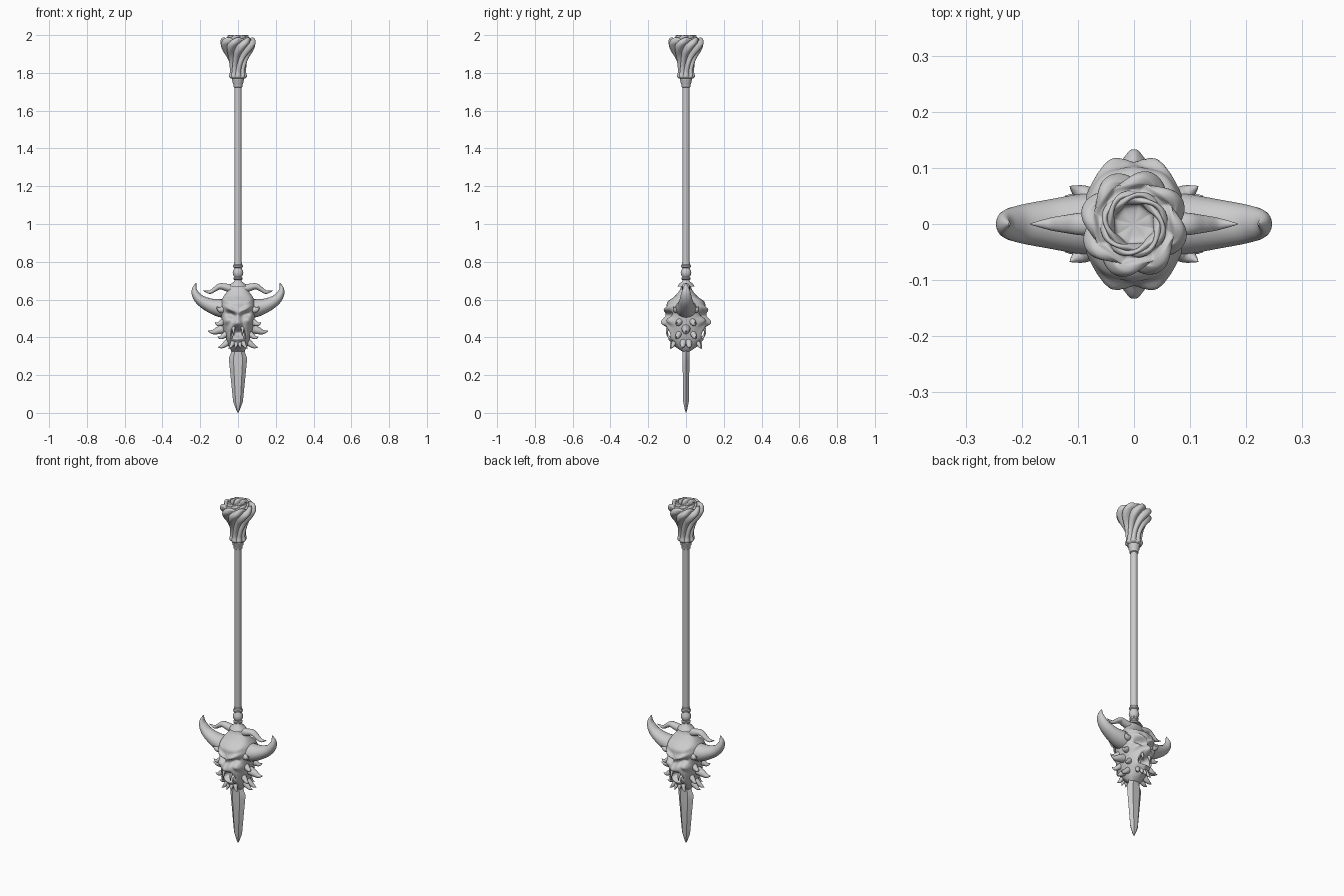
import bpy, bmesh, math
from mathutils import Vector

TAU = math.tau


def spline(keys, steps):
    """Catmull-Rom through tuples of any length."""
    out = []
    k = [keys[0]] + list(keys) + [keys[-1]]
    for i in range(1, len(k) - 2):
        for s in range(steps):
            t = s / steps
            out.append(tuple(
                0.5 * (2*b + (c-a)*t + (2*a-5*b+4*c-d)*t*t + (3*b-a-3*c+d)*t**3)
                for a, b, c, d in zip(k[i-1], k[i], k[i+1], k[i+2])))
    return out + [tuple(keys[-1])]


def skin(name, rings, mirror=(False, False), angle=50):
    """Join closed rings of points into a capped, smooth-shaded object."""
    bm = bmesh.new()
    vs = [[bm.verts.new(p) for p in ring] for ring in rings]
    n = len(vs[0])
    for a, b in zip(vs, vs[1:]):
        for i in range(n):
            j = (i + 1) % n
            bm.faces.new((a[i], a[j], b[j], b[i]))
    bm.faces.new(vs[0][::-1])
    bm.faces.new(vs[-1])
    bmesh.ops.recalc_face_normals(bm, faces=bm.faces)
    me = bpy.data.meshes.new(name)
    bm.to_mesh(me)
    bm.free()
    ob = bpy.data.objects.new(name, me)
    bpy.context.collection.objects.link(ob)
    if any(mirror):
        m = ob.modifiers.new("mirror", 'MIRROR')
        m.use_axis = (mirror[0], mirror[1], False)
        m.use_mirror_merge = False
    bpy.ops.object.select_all(action='DESELECT')
    ob.select_set(True)
    bpy.context.view_layer.objects.active = ob
    bpy.ops.object.shade_smooth_by_angle(angle=math.radians(angle))
    return ob


def lathe(name, prof, n=32):
    return skin(name, [[(r*math.cos(TAU*i/n), r*math.sin(TAU*i/n), z)
                        for i in range(n)] for r, z in prof], angle=35)


def sweep(name, keys, mirror, n=20, steps=6):
    """Tapered horn; keys are (x, y, z, half width in y, half height)."""
    pts = spline(keys, steps)
    rings = []
    for i, p in enumerate(pts):
        t = (Vector(pts[min(i+1, len(pts)-1)][:3]) - Vector(pts[max(i-1, 0)][:3])).normalized()
        u = Vector((0, 1, 0))
        u = (u - t*u.dot(t)).normalized()
        v = t.cross(u)
        c = Vector(p[:3])
        rings.append([c + u*max(p[3], .001)*math.cos(TAU*k/n) + v*max(p[4], .001)*math.sin(TAU*k/n)
                      for k in range(n)])
    return skin(name, rings, mirror)


# Blade: flat bevelled hexagon section
rings = []
for z, w, t in [(0, .001, .001), (.02, .011, .007), (.06, .026, .015), (.27, .047, .018),
                (.295, .047, .018), (.315, .038, .018), (.38, .032, .018)]:
    rings.append([(w, 0, z), (w*.5, t, z), (-w*.5, t, z), (-w, 0, z), (-w*.5, -t, z), (w*.5, -t, z)])
skin("blade", rings, angle=20)

# Double-faced horned head: oval skin pushed in and out by mirrored bumps
SECTIONS = [(.325, .032, .02), (.345, .046, .045), (.37, .056, .068), (.40, .066, .084),
            (.45, .08, .094), (.50, .088, .095), (.55, .094, .098), (.59, .09, .084),
            (.62, .074, .056), (.65, .052, .033), (.67, .05, .026), (.682, .04, .022),
            (.69, .02, .018)]
# (x, z, spread x, spread z, slope, push)
BUMPS = [(0, .483, .013, .022, 0, .036), (.014, .472, .010, .009, 0, .010),
         (0, .585, .030, .016, 0, .012), (0, .55, .012, .012, 0, .006),
         (.038, .548, .024, .009, .45, .024), (.036, .519, .017, .010, .3, -.030),
         (.036, .517, .008, .006, 0, .010), (.058, .488, .018, .014, -.3, .022),
         (.034, .455, .010, .022, -.8, .012), (0, .425, .026, .016, 0, -.040),
         (0, .393, .024, .008, 0, .016), (0, .365, .012, .014, 0, .012),
         (.045, .42, .010, .025, 0, .014), (.06, .59, .018, .014, .4, .010)]
rings = []
N = 128
for z, X, Y in spline(SECTIONS, 9):
    ring = []
    for i in range(N):
        c, s = math.cos(TAU*i/N), math.sin(TAU*i/N)
        k = (abs(c)**2.35 + abs(s)**2.35) ** (-1/2.35)
        x, y = X*c*k, Y*s*k
        push = sum(h * math.exp(-((abs(x)-bx)/sx)**2/2 - ((z-bz-m*(abs(x)-bx))/sz)**2/2)
                   for bx, bz, sx, sz, m, h in BUMPS)
        y += push * math.copysign(min(1, abs(s)*1.5), s)
        ring.append((x, y, z))
    rings.append(ring)
skin("demon_head", rings, angle=80)

# Large side horns and curled crown horns
sweep("large_horn", [(.05, 0, .55, .06, .05), (.10, 0, .556, .053, .047), (.15, 0, .57, .044, .037),
                     (.198, 0, .596, .035, .028), (.224, 0, .628, .027, .021),
                     (.231, 0, .658, .017, .012), (.222, 0, .688, .002, .002)], (True, False))
sweep("crown_horn", [(.015, 0, .655, .022, .026), (.06, 0, .664, .022, .02), (.095, 0, .67, .02, .016),
                     (.122, 0, .655, .016, .012), (.15, 0, .639, .011, .009),
                     (.185, 0, .648, .001, .001)], (True, False))

# Spikes around cheeks, ears and jaw: (name, path, base radius)
SPIKES = [
    ("cheek_spike", [(.06, 0, .45), (.105, 0, .436), (.133, 0, .428), (.16, 0, .434)], .026),
    ("upper_cheek_spike", [(.065, .03, .49), (.09, .04, .475), (.108, .046, .47), (.122, .05, .48)], .02),
    ("ear_spike", [(.07, .04, .55), (.09, .053, .545), (.103, .06, .55), (.114, .067, .563)], .022),
    ("lower_cheek_spike", [(.055, .035, .425), (.08, .045, .405), (.095, .05, .398), (.108, .052, .404)], .017),
    ("jaw_spike", [(.035, .012, .39), (.068, .016, .363), (.088, .018, .35), (.106, .018, .347)], .02),
    ("beard_tuft", [(.022, .055, .385), (.032, .068, .362), (.04, .074, .349), (.052, .078, .342)], .015),
    ("chin_tuft", [(.008, .06, .38), (.01, .075, .362), (.012, .08, .35), (.014, .084, .338)], .013),
    ("upper_fang", [(.024, .092, .455), (.024, .1, .437), (.023, .102, .422), (.021, .099, .405)], .009),
    ("lower_fang", [(.036, .085, .395), (.036, .094, .408), (.036, .097, .42), (.035, .096, .435)], .007),
]
for name, path, r in SPIKES:
    keys = [p + (r*f, r*f) for p, f in zip(path, (1, .75, .45, .04))]
    sweep(name, keys, (True, path[0][1] > 0), n=12, steps=5)

# Lower collar, shaft and upper collar
lathe("lower_collar", [(.045, .67), (.036, .684), (.021, .695), (.018, .703), (.024, .708), (.024, .715),
                       (.019, .72), (.025, .73), (.028, .742), (.025, .754), (.019, .768),
                       (.025, .772), (.026, .78), (.022, .785), (.022, .795), (.017, .798)])
lathe("shaft", [(.0185, .79), (.0185, 1.74)])
lathe("upper_collar", [(.018, 1.722), (.024, 1.726), (.025, 1.742), (.029, 1.748), (.029, 1.757),
                       (.032, 1.762), (.033, 1.774), (.028, 1.785)])

# Twisted pommel: (radius, z, groove depth, twist in radians)
POMMEL = [(.03, 1.768, .001, 0), (.044, 1.775, .005, 0), (.047, 1.785, .007, 0), (.043, 1.805, .008, .05),
          (.046, 1.84, .010, .25), (.058, 1.88, .013, .6), (.086, 1.925, .017, 1.0),
          (.097, 1.955, .019, 1.25), (.089, 1.981, .018, 1.45), (.072, 1.988, .013, 1.6),
          (.061, 1.980, .006, 1.75), (.060, 1.989, .006, 1.95), (.055, 1.998, .007, 2.2),
          (.048, 2.0, .008, 2.5), (.040, 1.996, .007, 2.8), (.034, 1.98, .005, 3.1),
          (.032, 1.955, .002, 3.3), (.004, 1.95, 0, 3.3)]
pts = spline(POMMEL, 6)
rings = []
for i, (r, z, depth, twist) in enumerate(pts):
    a, b = pts[max(i-1, 0)], pts[min(i+1, len(pts)-1)]
    d = Vector((b[0]-a[0], b[1]-a[1])).normalized()
    nr, nz = d.y, -d.x
    ring = []
    for k in range(N):
        th = TAU*k/N + twist
        cut = depth * (1 - abs(math.cos(4*TAU*k/N)))
        rr = max(r - nr*cut, .001)
        ring.append((rr*math.cos(th), rr*math.sin(th), z - nz*cut))
    rings.append(ring)
skin("twisted_pommel", rings, angle=60)
